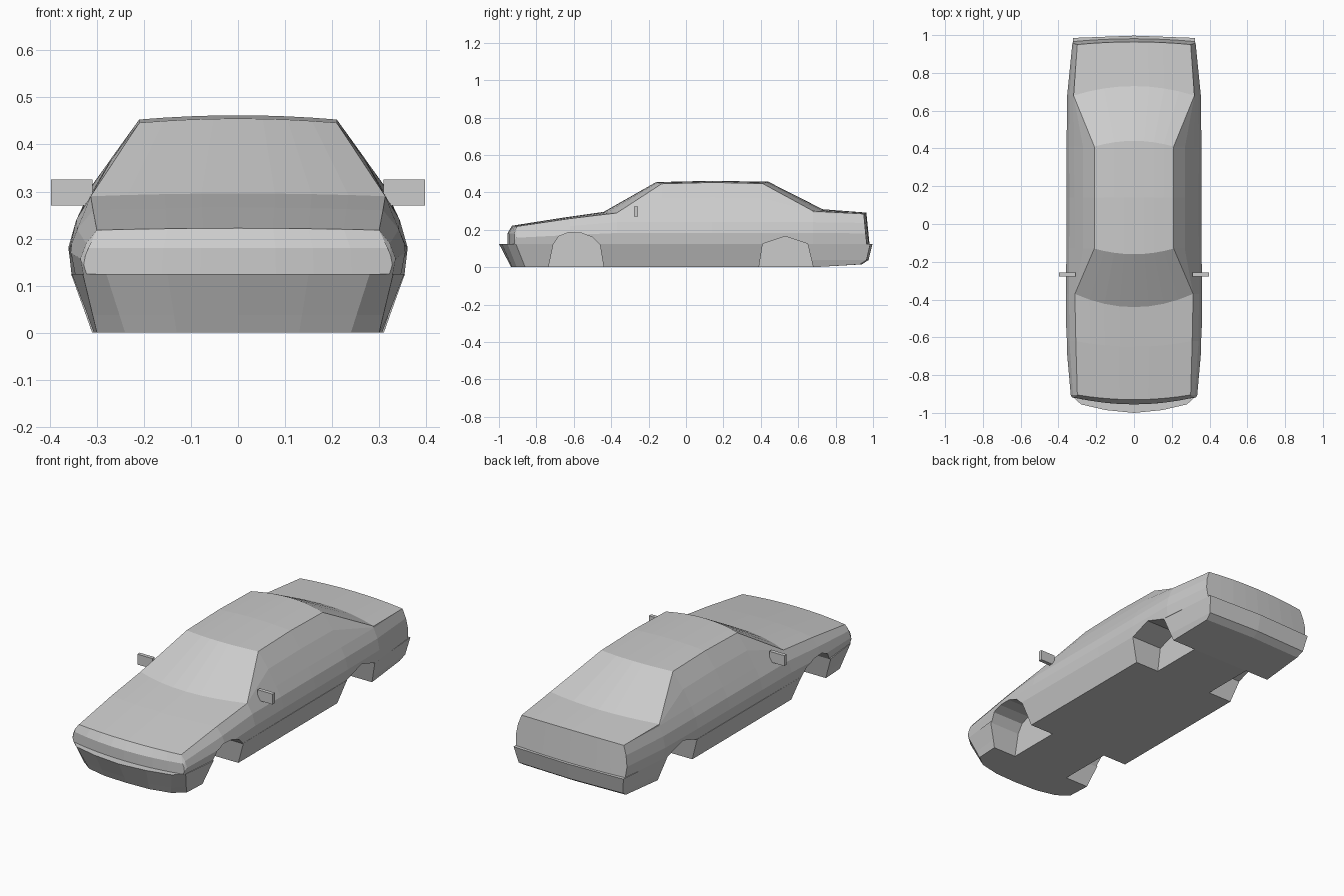
import bpy, bmesh

old = bpy.data.objects.get("Cube")
if old:
    bpy.data.objects.remove(old, do_unlink=True)

grey = bpy.data.materials.new("body_grey")
grey.use_nodes = True
grey.diffuse_color = (0.6, 0.6, 0.6, 1)
grey.node_tree.nodes["Principled BSDF"].inputs["Base Color"].default_value = (0.6, 0.6, 0.6, 1)


def finish(bm, name):
    bmesh.ops.remove_doubles(bm, verts=bm.verts[:], dist=1e-4)
    bmesh.ops.recalc_face_normals(bm, faces=bm.faces[:])
    mesh = bpy.data.meshes.new(name)
    bm.to_mesh(mesh)
    bm.free()
    mesh.materials.append(grey)
    obj = bpy.data.objects.new(name, mesh)
    bpy.context.collection.objects.link(obj)
    return obj


def mirror_half(bm):
    copy = bmesh.ops.duplicate(bm, geom=bm.verts[:] + bm.edges[:] + bm.faces[:])["geom"]
    for v in copy:
        if isinstance(v, bmesh.types.BMVert):
            v.co.x = -v.co.x
    bmesh.ops.reverse_faces(bm, faces=[f for f in copy if isinstance(f, bmesh.types.BMFace)])


def bridge(bm, rings):
    for a, b in zip(rings, rings[1:]):
        for i in range(len(a) - 1):
            bm.faces.new((a[i], a[i + 1], b[i + 1], b[i]))


def boolean(target, other, operation):
    mod = target.modifiers.new(operation, 'BOOLEAN')
    mod.operation = operation
    mod.solver = 'EXACT'
    mod.object = other
    other.hide_render = True
    bpy.context.view_layer.objects.active = target
    bpy.ops.object.modifier_apply(modifier=mod.name)
    bpy.data.objects.remove(other, do_unlink=True)


# Upper body: half cross-sections lofted from nose to tail
LEDGE = 0.125
FRACTIONS = [0, 0.25, 0.5, 0.75, 1]


def half_section(yc, ye, w, belt, edge, ze, zc, lean=0):
    zb = min(ze, 0.29)
    rise = zb - LEDGE
    bow = [yc + (ye - yc) * f * f for f in FRACTIONS]
    base = [(f * (w - 0.006), y, LEDGE) for f, y in zip(FRACTIONS, bow)]
    side = [(w, ye, LEDGE + 0.35 * rise),
            (w + (belt - w) * 0.35, ye, LEDGE + 0.7 * rise),
            (belt, ye, zb),
            ((belt + edge) / 2 + 0.06 * (belt - edge), ye, (zb + ze) / 2)]
    top = [(f * edge, y, zc + (ze - zc) * f * f) for f, y in zip(FRACTIONS, bow)]
    return [(x, y + lean * (ze - z), z) for x, y, z in base + side + top[::-1]]


stations = [  # centre y, edge y, half width, belt, top edge, edge z, centre z
    (-0.955, -0.918, 0.328, 0.318, 0.318, 0.18, 0.18),
    (-0.93, -0.905, 0.335, 0.300, 0.300, 0.218, 0.222),
    (-0.65, -0.62, 0.360, 0.308, 0.308, 0.26, 0.266),
    (-0.44, -0.37, 0.360, 0.313, 0.313, 0.29, 0.296),
    (-0.16, -0.13, 0.358, 0.315, 0.210, 0.446, 0.455),
    (0.14, 0.14, 0.357, 0.315, 0.210, 0.453, 0.462),
    (0.44, 0.41, 0.357, 0.318, 0.210, 0.447, 0.457),
    (0.73, 0.68, 0.354, 0.320, 0.320, 0.30, 0.31),
    (0.965, 0.95, 0.326, 0.300, 0.300, 0.285, 0.292, 0.1),
]
bm = bmesh.new()
rings = [[bm.verts.new(p) for p in half_section(*s)] for s in stations]
bridge(bm, rings)
for ring in (rings[0], rings[-1]):
    for i in range(3):
        bm.faces.new((ring[i], ring[i + 1], ring[12 - i], ring[13 - i]))
    bm.faces.new(ring[3:11])
mirror_half(bm)
body = finish(bm, "car_body")

# Lower body with bumpers: stacked half outlines
rim = [(0, -1), (0.15, -0.985), (0.28, -0.955), (0.33, -0.91), (0.354, -0.7),
       (0.355, -0.5), (0.352, 0.6), (0.322, 0.985), (0, 0.997)]
floor = [(0, -0.935), (0.13, -0.93), (0.24, -0.905), (0.3, -0.86), (0.308, -0.7),
         (0.31, -0.5), (0.31, 0.68), (0.298, 0.93), (0, 0.94)]
middle = [(a + (c - a) * 0.3, b + (d - b) * 0.3) for (a, b), (c, d) in zip(floor, rim)]
middle[-2:] = [(0.306, 0.965), (0, 0.976)]
bm = bmesh.new()
rings = [[bm.verts.new((x, y, 0.015 if z == 0 and y > 0.9 else z)) for x, y in outline]
         for outline, z in ((floor, 0), (middle, 0.038), (rim, LEDGE))]
bridge(bm, rings)
# Floor and ledge in strips so the bent tail stays clean
bm.faces.new(rings[0][:7] + [bm.verts.new((0, 0.68, 0))])
bm.faces.new(rings[0][6:] + [bm.verts.new((0, 0.68, 0))])
bm.faces.new(rings[2])
mirror_half(bm)
boolean(body, finish(bm, "lower_body"), 'UNION')

# Wheel wells
front_arch = [(-0.737, -0.02), (-0.735, 0), (-0.71, 0.12), (-0.68, 0.165), (-0.63, 0.185),
              (-0.56, 0.183), (-0.5, 0.16), (-0.46, 0.12), (-0.44, 0), (-0.438, -0.02)]
rear_arch = [(0.387, -0.02), (0.39, 0), (0.41, 0.125), (0.53, 0.165),
             (0.65, 0.125), (0.68, 0), (0.683, -0.02)]
bm = bmesh.new()
for arch in (front_arch, rear_arch):
    for side in (-1, 1):
        inner, outer = [[bm.verts.new((side * x, y, z)) for y, z in arch] for x in (0.17, 0.5)]
        bridge(bm, [inner + inner[:1], outer + outer[:1]])
        bm.faces.new(inner)
        bm.faces.new(outer)
boolean(body, finish(bm, "wheel_well_cutter"), 'DIFFERENCE')

# Door mirrors
for side, name in ((1, "left_mirror"), (-1, "right_mirror")):
    bm = bmesh.new()
    bmesh.ops.create_cube(bm, size=1)
    for v in bm.verts:
        v.co = (side * (0.353 + v.co.x * 0.088), -0.267 + v.co.y * 0.02, 0.298 + v.co.z * 0.055)
    finish(bm, name)
